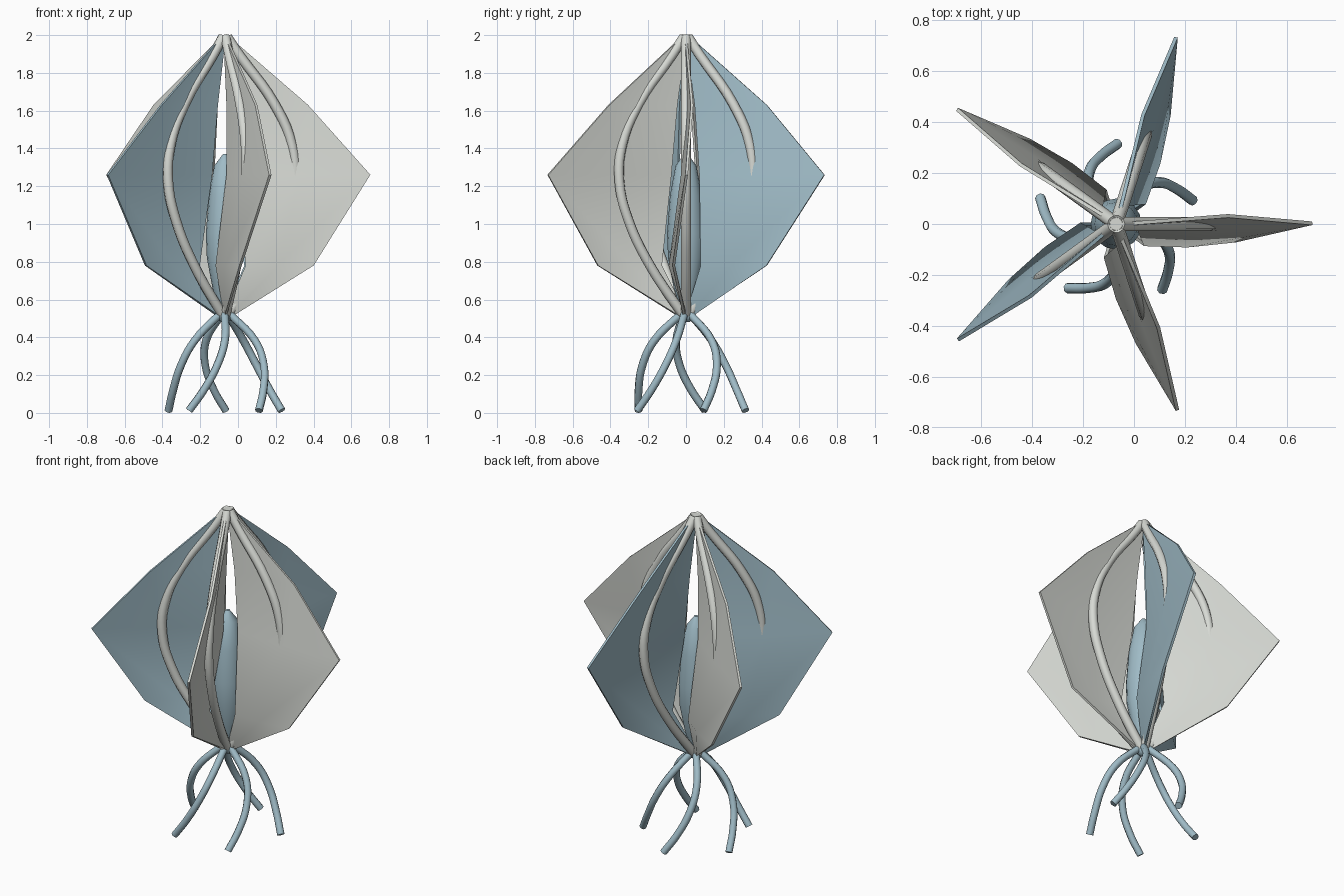
import bpy, bmesh, math
from mathutils import Vector

if "Cube" in bpy.data.objects:
    bpy.data.objects.remove(bpy.data.objects["Cube"])

AXIS_X = -0.07


def material(name, rgb):
    m = bpy.data.materials.new(name)
    m.diffuse_color = (*rgb, 1)
    m.use_nodes = True
    m.node_tree.nodes["Principled BSDF"].inputs["Base Color"].default_value = m.diffuse_color
    return m


blue = material("pale_blue", (0.35, 0.50, 0.57))
grey = material("warm_grey", (0.68, 0.70, 0.66))


def polar(r, t, z, deg):
    """Point at radius r and sideways offset t on a spoke turned by deg."""
    a = math.radians(deg)
    return Vector((AXIS_X + r * math.cos(a) - t * math.sin(a),
                   r * math.sin(a) + t * math.cos(a), z))


def mesh_object(name, verts, faces, mat):
    me = bpy.data.meshes.new(name)
    me.from_pydata(verts, [], faces)
    bm = bmesh.new()
    bm.from_mesh(me)
    bmesh.ops.recalc_face_normals(bm, faces=bm.faces)
    bm.to_mesh(me)
    bm.free()
    me.materials.append(mat)
    ob = bpy.data.objects.new(name, me)
    bpy.context.collection.objects.link(ob)
    return ob


def select(ob):
    bpy.ops.object.select_all(action='DESELECT')
    ob.select_set(True)
    bpy.context.view_layer.objects.active = ob


def smooth(ob, deg=50):
    select(ob)
    bpy.ops.object.shade_smooth_by_angle(angle=math.radians(deg))


def tube(name, points, radius, mat):
    cu = bpy.data.curves.new(name, 'CURVE')
    cu.dimensions = '3D'
    cu.bevel_depth = radius
    cu.bevel_resolution = 2
    cu.use_fill_caps = True
    cu.resolution_u = 5
    sp = cu.splines.new('BEZIER')
    sp.bezier_points.add(len(points) - 1)
    for bp, p in zip(sp.bezier_points, points):
        bp.co = p
        bp.handle_left_type = bp.handle_right_type = 'AUTO'
    cu.materials.append(mat)
    ob = bpy.data.objects.new(name, cu)
    bpy.context.collection.objects.link(ob)
    select(ob)
    bpy.ops.object.convert(target='MESH')
    smooth(bpy.context.object)


def lathe(name, profile, mat, sides=16):
    verts = [polar(r, 0, z, 360 * k / sides) for r, z in profile for k in range(sides)]
    faces = [(i * sides + k, i * sides + (k + 1) % sides,
              (i + 1) * sides + (k + 1) % sides, (i + 1) * sides + k)
             for i in range(len(profile) - 1) for k in range(sides)]
    faces.append(tuple(range(sides)))
    faces.append(tuple(range(len(verts) - sides, len(verts))))
    smooth(mesh_object(name, verts, faces, mat))


# Fin rows from bottom to top: inner, middle and outer (radius, offset), then height
FIN = [((0.00, 0.0), (0.03, -0.005), (0.05, -0.01), 0.52),
       ((0.11, -0.08), (0.28, -0.085), (0.47, -0.065), 0.78),
       ((0.08, -0.01), (0.40, -0.02), (0.77, 0.003), 1.26),
       ((0.05, 0.0), (0.24, 0.01), (0.44, 0.032), 1.63),
       ((0.00, 0.0), (0.015, 0.0), (0.03, 0.0), 1.985)]
# Rib and leg paths
RIB = [(0.01, 0.51), (0.20, 0.78), (0.32, 1.02), (0.37, 1.22),
       (0.355, 1.42), (0.26, 1.64), (0.08, 1.89), (0.012, 1.99)]
LEG = [(0.02, 342, 0.53), (0.17, 342, 0.38), (0.235, 332, 0.25),
       (0.275, 318, 0.12), (0.315, 305, 0.012)]

for k in range(5):
    turn = 72 * k
    # Twisted fin blade
    verts = [polar(r, t, row[3], turn) for row in FIN for r, t in row[:3]]
    faces = [(i * 3 + c, i * 3 + c + 1, i * 3 + c + 4, i * 3 + c + 3)
             for i in range(4) for c in range(2)]
    fin = mesh_object(f"fin_{k}", verts, faces, blue if k in (1, 3) else grey)
    mod = fin.modifiers.new("thickness", 'SOLIDIFY')
    mod.thickness = 0.014
    mod.offset = 0
    select(fin)
    bpy.ops.object.modifier_apply(modifier=mod.name)
    smooth(fin)
    # Bowed rib on the fin
    tube(f"rib_{k}", [polar(r, 0, z, turn) for r, z in RIB], 0.027, grey)
    # Curling leg
    tube(f"leg_{k}", [polar(r, 0, z, a + turn) for r, a, z in LEG], 0.021, blue)

# Central pod, lower joint and top cap
lathe("central_pod", [(0.015, 0.50), (0.065, 0.66), (0.095, 0.82), (0.10, 0.95),
                      (0.085, 1.15), (0.055, 1.31), (0.01, 1.37)], blue)
lathe("leg_joint", [(0.018, 0.48), (0.04, 0.50), (0.04, 0.53), (0.02, 0.55)], blue)
lathe("top_cap", [(0.03, 1.965), (0.032, 1.985), (0.025, 2.0)], grey)
